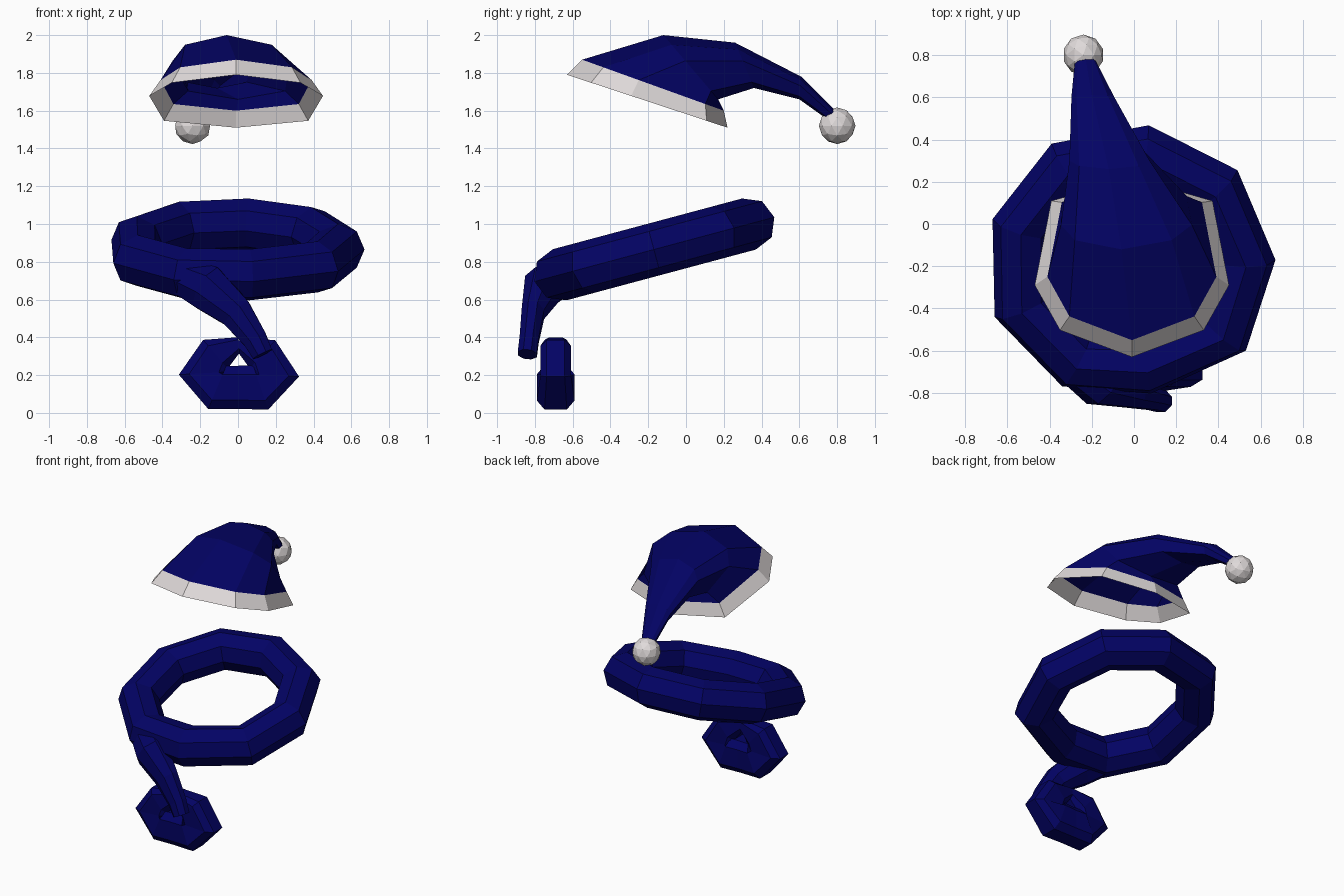
import bpy, bmesh, math
from mathutils import Matrix, Vector

old = bpy.data.objects.get("Cube")
if old:
    bpy.data.objects.remove(old, do_unlink=True)


def material(name, rgb):
    m = bpy.data.materials.new(name)
    m.use_nodes = True
    m.diffuse_color = (*rgb, 1)
    m.node_tree.nodes["Principled BSDF"].inputs["Base Color"].default_value = (*rgb, 1)
    return m


NAVY = material("navy cloth", (0.0008, 0.0008, 0.127))
WHITE = material("white fur", (0.74, 0.70, 0.70))


def loft(name, rings, mat, caps=""):
    """Skin a series of closed rings; caps may hold 'start' and 'end'."""
    bm = bmesh.new()
    rows = [[bm.verts.new(p) for p in ring] for ring in rings]
    n = len(rows[0])
    for a, b in zip(rows, rows[1:]):
        for i in range(n):
            j = (i + 1) % n
            bm.faces.new((a[i], a[j], b[j], b[i]))
    if "start" in caps:
        bm.faces.new(rows[0][::-1])
    if "end" in caps:
        bm.faces.new(rows[-1])
    bmesh.ops.remove_doubles(bm, verts=bm.verts, dist=0.0001)
    bmesh.ops.recalc_face_normals(bm, faces=bm.faces)
    mesh = bpy.data.meshes.new(name)
    bm.to_mesh(mesh)
    bm.free()
    mesh.materials.append(mat)
    obj = bpy.data.objects.new(name, mesh)
    bpy.context.collection.objects.link(obj)
    return obj


def tube(name, path, power=1.0, sides=8):
    """Sweep a section: stops are (point, in-plane radius, depth radius); low power is boxier."""
    def box(value):
        return math.copysign(abs(value) ** power, value)

    pts = [Vector(p) for p, _, _ in path]
    rings = []
    for i, (_, a, b) in enumerate(path):
        t = (pts[min(i + 1, len(pts) - 1)] - pts[max(i - 1, 0)]).normalized()
        side = t.cross(Vector((0, 1, 0))).normalized()
        depth = side.cross(t)
        angles = [math.tau * (k + 0.5) / sides for k in range(sides)]
        rings.append([pts[i] + side * a * box(math.cos(w)) + depth * b * box(math.sin(w))
                      for w in angles])
    return loft(name, rings, NAVY, "start end")


# Hat sections: eight points between a front/top point and a back/bottom point
HALF = [(1, 0), (0.70, 0.74), (0.20, 1), (-0.74, 0.83), (-1, 0)]
OUTLINE = HALF + [(u, -v) for u, v in HALF[-2:0:-1]]


def section(front, back, width):
    f, b = Vector(front), Vector(back)
    return [(f + b) / 2 + (f - b) / 2 * u + Vector((width * v, 0, 0)) for u, v in OUTLINE]


brim_low = section((-0.01, -0.63, 1.79), (-0.01, 0.22, 1.51), 0.46)
brim_top = section((-0.01, -0.55, 1.87), (-0.01, 0.20, 1.60), 0.40)
loft("hat_trim", [brim_low, brim_top], WHITE)
loft("hat_body", [
    brim_top,
    section((-0.06, -0.12, 2.00), (0.00, 0.17, 1.66), 0.31),
    section((-0.12, 0.26, 1.96), (-0.11, 0.36, 1.72), 0.19),
    section((-0.20, 0.61, 1.78), (-0.19, 0.60, 1.66), 0.10),
    section((-0.23, 0.79, 1.60), (-0.23, 0.74, 1.56), 0.05),
], NAVY, "end")

# Pompom
bpy.ops.mesh.primitive_ico_sphere_add(subdivisions=2, radius=0.097,
                                      location=(-0.24, 0.80, 1.52))
pom = bpy.context.object
pom.name = "hat_pompom"
pom.data.materials.append(WHITE)

# Scarf loop: a round tube inside a nine-cornered outline, higher at the back
TILT = Matrix.Rotation(math.radians(15), 3, "X")
CENTRE = Vector((0, -0.17, 0.865))
THICK = 0.14
CORNERS = [(0.67, 0.0), (0.49, 0.44), (0.07, 0.66), (-0.39, 0.57), (-0.67, 0.20),
           (-0.66, -0.28), (-0.34, -0.62), (0.08, -0.655), (0.53, -0.445)]
sections = []
for x, y in CORNERS + CORNERS[:1]:
    corner = Vector((x, y, 0))
    out = corner.normalized()
    sections.append([])
    for k in range(8):
        w = math.tau * k / 8
        p = corner + out * THICK * (math.cos(w) - 1) + Vector((0, 0, THICK * math.sin(w)))
        sections[-1].append(CENTRE + TILT @ p)
loft("scarf_loop", sections, NAVY)

# Scarf tail hanging at the front
tube("scarf_tail", [
    ((-0.32, -0.63, 0.735), 0.10, 0.10),
    ((-0.16, -0.76, 0.66), 0.13, 0.11),
    ((-0.01, -0.81, 0.53), 0.095, 0.065),
    ((0.09, -0.83, 0.39), 0.07, 0.055),
    ((0.13, -0.84, 0.31), 0.06, 0.055),
])

# Two curled scarf ends, each stop given as x, z, in-plane radius, depth radius
CURLS = {
    "right_curl": [(0.01, 0.37, 0.035, 0.06), (-0.12, 0.31, 0.105, 0.085),
                   (-0.18, 0.21, 0.14, 0.085), (-0.11, 0.135, 0.13, 0.105),
                   (0.0, 0.135, 0.12, 0.10)],
    "left_curl": [(0.00, 0.37, 0.035, 0.06), (0.13, 0.31, 0.105, 0.085),
                  (0.19, 0.20, 0.14, 0.085), (0.12, 0.135, 0.13, 0.105),
                  (0.0, 0.135, 0.12, 0.10)],
}
for name, stops in CURLS.items():
    tube("scarf_" + name, [((x, -0.69, z), a, b) for x, z, a, b in stops], power=0.6)
